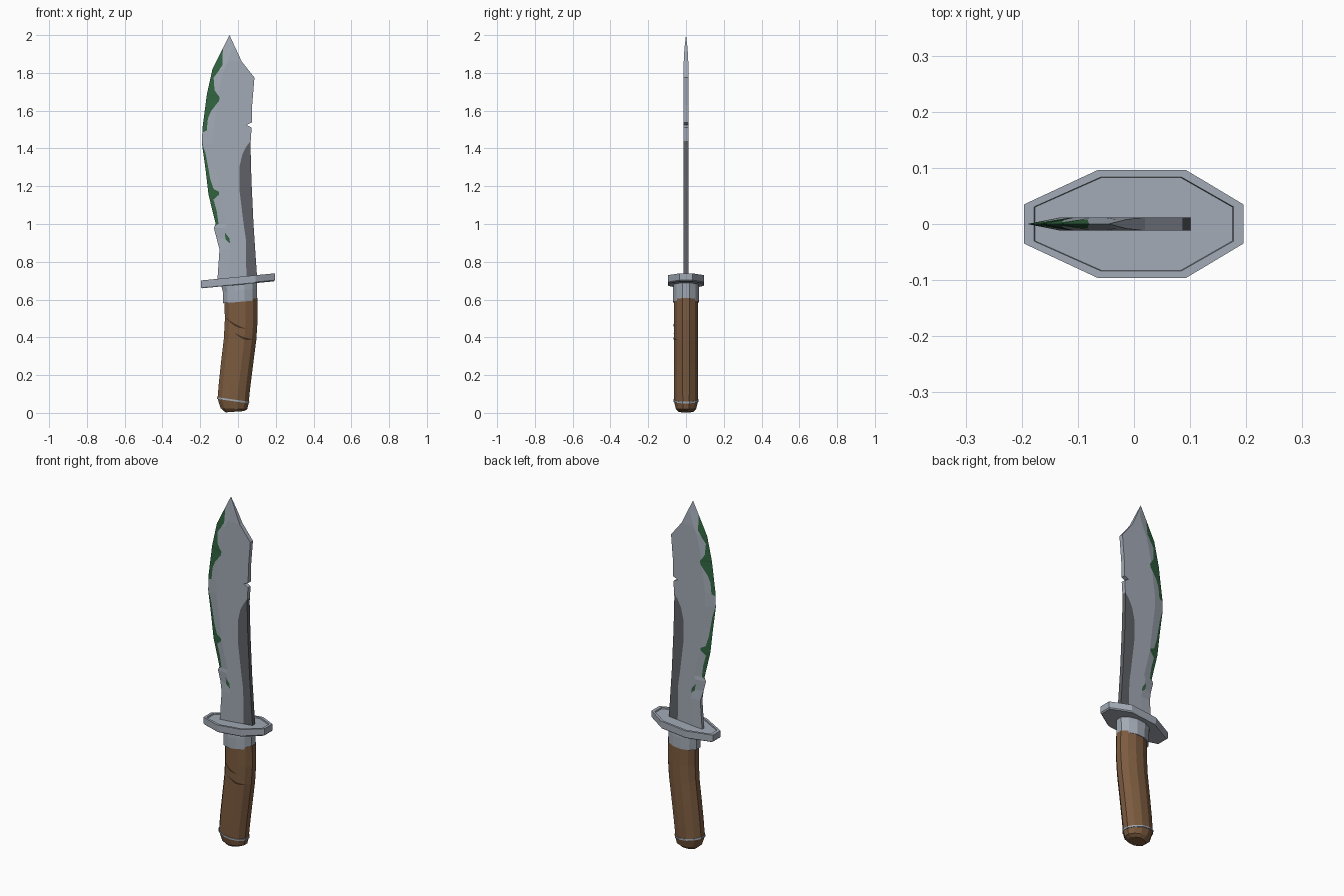
import bpy, bmesh, math
from mathutils import Vector
from mathutils.bvhtree import BVHTree

cube = bpy.data.objects.get("Cube")
if cube:
    bpy.data.objects.remove(cube, do_unlink=True)


def material(name, rgb):
    m = bpy.data.materials.new(name)
    m.use_nodes = True
    m.diffuse_color = (*rgb, 1)
    bsdf = next(n for n in m.node_tree.nodes if n.type == 'BSDF_PRINCIPLED')
    bsdf.inputs["Base Color"].default_value = (*rgb, 1)
    return m


STEEL = material("steel grey", (0.36, 0.40, 0.46))
DARK = material("dark steel", (0.115, 0.12, 0.135))
GREEN = material("poison green", (0.03, 0.125, 0.05))
WOOD = material("wood brown", (0.20, 0.105, 0.05))
GROOVE = material("groove brown", (0.06, 0.03, 0.015))


def finish(name, bm, mats):
    bmesh.ops.remove_doubles(bm, verts=bm.verts[:], dist=0.0002)
    bmesh.ops.recalc_face_normals(bm, faces=bm.faces[:])
    mesh = bpy.data.meshes.new(name)
    bm.to_mesh(mesh)
    bm.free()
    for m in mats:
        mesh.materials.append(m)
    obj = bpy.data.objects.new(name, mesh)
    bpy.context.collection.objects.link(obj)
    return obj


def lerp(curve, z):
    """Value at height z on a polyline of (z, value), listed upwards."""
    if z <= curve[0][0]:
        return curve[0][1]
    for (z0, a), (z1, b) in zip(curve, curve[1:]):
        if z <= z1:
            return a + (b - a) * (z - z0) / (z1 - z0)
    return curve[-1][1]


# Blade profile: cutting edge, spine, painted edge width, dark fuller width
EDGE = [(.69, -.11), (.865, -.098), (.98, -.128), (1.0, -.118), (1.155, -.156),
        (1.29, -.172), (1.42, -.19), (1.5, -.189), (1.685, -.165),
        (1.82, -.135), (1.93, -.08), (2.0, -.045)]
SPINE = [(.69, .103), (.82, .094), (1.0, .082), (1.235, .071), (1.42, .066),
         (1.51, .072), (1.525, .045), (1.537, .073), (1.63, .075),
         (1.775, .087), (1.86, .02), (2.0, -.045)]
PAINT = [(.99, 0), (1.0, .015), (1.07, .022), (1.13, .02), (1.155, .055),
         (1.17, .058), (1.185, .03), (1.245, .018), (1.37, .012), (1.44, 0),
         (1.485, 0), (1.495, .024), (1.56, .022), (1.6, .035), (1.65, .068),
         (1.67, .07), (1.71, .035), (1.775, .016), (1.81, .035),
         (1.84, .042), (1.93, 0)]
FULLER = [(.69, .058), (.92, .046), (1.18, .066), (1.3, .062), (1.37, .044),
          (1.41, .022), (1.44, 0)]
HALF = 0.012


def blade():
    bm = bmesh.new()
    heights = sorted({z for c in (EDGE, SPINE, PAINT, FULLER) for z, _ in c})
    rows = []
    for z in heights:
        e, s = lerp(EDGE, z), lerp(SPINE, z)
        bevel = max(min(.06, .7 * (s - e)), .0001)
        paint = min(lerp(PAINT, z), .9 * (s - e))
        full = HALF * min(1, (2.0 - z) / .1)
        blunt = .8 if z < .9 else 0
        xs = [e, e + paint, e + max(bevel, paint), s - lerp(FULLER, z), s]
        sides = []
        for sign in (-1, 1):
            sides.append([bm.verts.new((x, sign * full * max(blunt, min(1, (x - e) / bevel)), z))
                          for x in xs])
        rows.append((z, sides))

    def face(vs, mat):
        bm.faces.new(vs).material_index = mat

    for (z0, a), (z1, b) in zip(rows, rows[1:]):
        for s in (0, 1):
            for i, mat in enumerate((2, 0, 0, 1)):
                face((a[s][i], a[s][i + 1], b[s][i + 1], b[s][i]), mat)
        face((a[0][4], a[1][4], b[1][4], b[0][4]), 1 if z1 <= 1.441 else 0)
        face((a[0][0], a[1][0], b[1][0], b[0][0]), 0)
    bottom = rows[0][1]
    face(bottom[0] + bottom[1][::-1], 0)
    bmesh.ops.remove_doubles(bm, verts=bm.verts[:], dist=0.0002)
    bmesh.ops.dissolve_degenerate(bm, edges=bm.edges[:], dist=0.0002)
    return finish("blade", bm, [STEEL, DARK, GREEN])


def loft(name, rings, mat, sides=12):
    """Elliptical rings of (x, z, radius x, radius y, tilt in degrees)."""
    bm = bmesh.new()
    loops = []
    for cx, z, rx, ry, tilt in rings:
        t = math.radians(tilt)
        loop = []
        for k in range(sides):
            a = 2 * math.pi * (k + .5) / sides
            u = rx * math.cos(a)
            loop.append(bm.verts.new((cx + u * math.cos(t), ry * math.sin(a), z + u * math.sin(t))))
        loops.append(loop)
    for a, b in zip(loops, loops[1:]):
        for k in range(sides):
            j = (k + 1) % sides
            bm.faces.new((a[k], a[j], b[j], b[k]))
    bm.faces.new(loops[0])
    bm.faces.new(loops[-1])
    return finish(name, bm, [mat])


def guard():
    """Tilted octagonal plate with a raised rim."""
    bm = bmesh.new()
    half = [(.195, .035), (.093, .096), (-.065, .096), (-.196, .035)]
    outline = half + [(x, -y) for x, y in reversed(half)]
    slope = math.tan(math.radians(5.5))

    def ring(scale_x, scale_y, h):
        return [bm.verts.new((x * scale_x, y * scale_y, .7 + h + x * scale_x * slope))
                for x, y in outline]

    loops = [ring(.97, .96, -.022), ring(1, 1, -.016), ring(1, 1, .02),
             ring(.91, .87, .02), ring(.9, .86, .013)]
    for a, b in zip(loops, loops[1:]):
        for k in range(8):
            j = (k + 1) % 8
            bm.faces.new((a[k], a[j], b[j], b[k]))
    bm.faces.new(loops[0])
    bm.faces.new(loops[-1])
    return finish("guard", bm, [STEEL])


def groove(name, target, start, end, width, steps=8):
    """Thin curved sliver laid on the front of the handle."""
    tree = BVHTree.FromObject(target, bpy.context.evaluated_depsgraph_get())
    bm = bmesh.new()
    pairs = []
    for i in range(steps + 1):
        f = i / steps
        x = start[0] + (end[0] - start[0]) * f
        z = start[1] + (end[1] - start[1]) * f - .012 * math.sin(math.pi * f)
        w = width * math.sin(math.pi * f) / 2
        pair = []
        for dz in (-w, w):
            hit = tree.ray_cast(Vector((x, -1, z + dz)), Vector((0, 1, 0)))[0]
            pair.append(bm.verts.new((x, (hit.y if hit else 0) - .0025, z + dz)))
        pairs.append(pair)
    for a, b in zip(pairs, pairs[1:]):
        bm.faces.new((a[0], b[0], b[1], a[1]))
    return finish(name, bm, [GROOVE])


def paint_drop():
    """Small painted diamond on both faces of the blade."""
    bm = bmesh.new()
    for y in (-HALF - .001, HALF + .001):
        bm.faces.new([bm.verts.new((x, y, z)) for x, z in
                      ((-.07, .955), (-.066, .918), (-.042, .897), (-.046, .925))])
    return finish("paint_drop", bm, [GREEN])


blade()
paint_drop()
guard()
loft("collar", [(.01, .588, .093, .071, 5), (.01, .65, .094, .071, 5),
                (.006, .69, .1, .068, 5.5)], STEEL)
handle = loft("handle", [(-.026, .066, .086, .066, -8), (-.018, .15, .087, .067, -8),
                         (-.004, .27, .088, .067, -6), (.011, .39, .089, .067, -3),
                         (.017, .49, .09, .067, 1), (.016, .6, .09, .067, 5)], WOOD)
loft("pommel_ring", [(-.026, .062, .089, .069, -8), (-.025, .071, .089, .069, -8)], STEEL)
loft("pommel", [(-.018, .006, .05, .04, 4), (-.021, .022, .073, .056, -2),
                (-.026, .064, .086, .066, -8)], WOOD)
bpy.context.view_layer.update()
groove("upper_groove", handle, (-.066, .505), (.04, .447), .012)
groove("lower_groove", handle, (-.02, .425), (.08, .39), .012)
